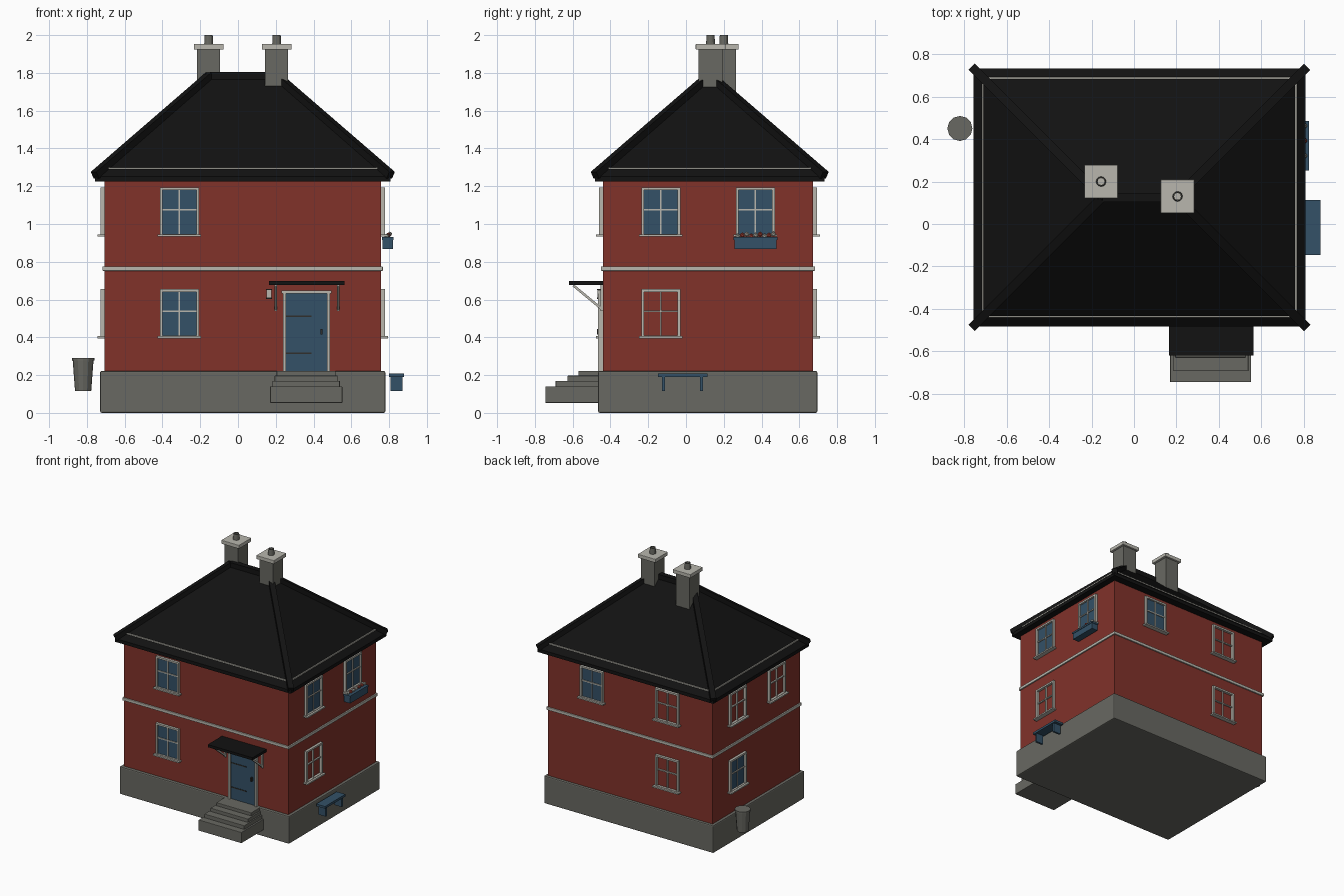
import bpy, bmesh, math
from mathutils import Vector, Matrix

if "Cube" in bpy.data.objects:
    bpy.data.objects.remove(bpy.data.objects["Cube"])


def mat(name, r, g, b):
    m = bpy.data.materials.new(name)
    m.diffuse_color = (r, g, b, 1)
    m.use_nodes = True
    m.node_tree.nodes["Principled BSDF"].inputs["Base Color"].default_value = m.diffuse_color
    return m


RED = mat("barn_red", .22, .032, .023)
STONE = mat("stone_grey", .14, .14, .122)
TRIM = mat("pale_trim", .48, .47, .42)
BLUE = mat("slate_blue", .033, .082, .135)
BLACK = mat("roof_black", .006, .006, .006)
DARK = mat("dark_iron", .03, .028, .025)
FLOWER = mat("flower_red", .4, .06, .04)


def finish(name, bm, m, bevel=0):
    bmesh.ops.recalc_face_normals(bm, faces=bm.faces)
    me = bpy.data.meshes.new(name)
    bm.to_mesh(me)
    bm.free()
    ob = bpy.data.objects.new(name, me)
    bpy.context.collection.objects.link(ob)
    me.materials.append(m)
    if bevel:
        mod = ob.modifiers.new("bevel", 'BEVEL')
        mod.width, mod.segments = bevel, 2
    return ob


def boxes(name, spans, m, bevel=0):
    """One object from (x0, x1, y0, y1, z0, z1) boxes."""
    bm = bmesh.new()
    for x0, x1, y0, y1, z0, z1 in spans:
        c = Vector((x0 + x1, y0 + y1, z0 + z1)) / 2
        s = (abs(x1 - x0), abs(y1 - y0), abs(z1 - z0), 1)
        bmesh.ops.create_cube(bm, size=1, matrix=Matrix.Translation(c) @ Matrix.Diagonal(s))
    return finish(name, bm, m, bevel)


def bars(name, pairs, w, h, m):
    """One object from square bars running between point pairs."""
    bm = bmesh.new()
    for a, b in pairs:
        a, b = Vector(a), Vector(b)
        d = b - a
        mx = (Matrix.Translation((a + b) / 2) @ d.to_track_quat('Z', 'Y').to_matrix().to_4x4()
              @ Matrix.Diagonal((w, h, d.length, 1)))
        bmesh.ops.create_cube(bm, size=1, matrix=mx)
    return finish(name, bm, m)


def lathe(name, profile, x, y, n, m):
    """Spin an (r, z) profile about a vertical axis."""
    bm = bmesh.new()
    vs = [bm.verts.new((x + r, y, z)) for r, z in profile]
    es = [bm.edges.new(p) for p in zip(vs, vs[1:])]
    bmesh.ops.spin(bm, geom=vs + es, cent=(x, y, 0), axis=(0, 0, 1),
                   angle=math.tau, steps=n, use_merge=True)
    bmesh.ops.remove_doubles(bm, verts=bm.verts, dist=1e-5)
    return finish(name, bm, m)


# Wall limits
X0, X1, Y0, Y1 = -.707, .757, -.44, .673


def on_wall(side, u0, u1, d0, d1, z0, z1):
    """Box on a wall: u runs along it, d sticks out of it."""
    if side == "front":
        return (u0, u1, Y0 - d1, Y0 - d0, z0, z1)
    if side == "back":
        return (u0, u1, Y1 + d0, Y1 + d1, z0, z1)
    if side == "left":
        return (X0 - d1, X0 - d0, u0, u1, z0, z1)
    return (X1 + d0, X1 + d1, u0, u1, z0, z1)


# Body
boxes("foundation", [(-.73, .78, -.465, .695, 0, .222)], STONE, .008)
boxes("walls", [(X0, X1, Y0, Y1, .2, 1.24)], RED)
boxes("floor_band", [(X0 - .01, X1 + .01, Y0 - .01, Y1 + .01, .752, .775)], TRIM, .003)


# Windows: side, centre, bottom, glazed
def window(side, u, z, glazed):
    a, b, t, top = u - .103, u + .103, .014, z + .26
    w = lambda *s: on_wall(side, *s)
    boxes(side + "_window_frame", [
        w(a, a + t, -.01, .02, z, top), w(b - t, b, -.01, .02, z, top),
        w(a, b, -.01, .02, top - t, top), w(a, b, -.01, .02, z, z + t),
        w(u - .004, u + .004, -.01, .012, z, top),
        w(a, b, -.01, .012, z + .138, z + .147),
        w(a - .012, b + .012, -.01, .036, z, z + .011)], TRIM)
    if glazed:
        boxes(side + "_window_glass", [w(a + .005, b - .005, -.002, .005, z + .005, top - .005)], BLUE)


LOW, HIGH = .395, .933
for args in [("front", -.31, LOW, 1), ("front", -.31, HIGH, 1),
             ("right", -.133, HIGH, 1), ("right", .367, HIGH, 1), ("right", -.133, LOW, 0),
             ("left", .367, LOW, 1), ("left", .367, HIGH, 0), ("left", -.133, HIGH, 0),
             ("back", .36, HIGH, 1), ("back", -.31, HIGH, 0), ("back", -.31, LOW, 0)]:
    window(*args)

# Hipped roof
ex0, ex1, ey0, ey1, ez, rz = -.757, .808, -.482, .733, 1.252, 1.783
run, ym = (ey1 - ey0) / 2, (ey0 + ey1) / 2
corners = [(ex0, ey0), (ex1, ey0), (ex1, ey1), (ex0, ey1)]
ridge = [(ex0 + run, ym, rz), (ex1 - run, ym, rz)]
bm = bmesh.new()
lo = [bm.verts.new((x, y, 1.225)) for x, y in corners]
hi = [bm.verts.new((x, y, ez)) for x, y in corners]
ra, rb = [bm.verts.new(p) for p in ridge]
bm.faces.new(lo)
for i in range(4):
    j = (i + 1) % 4
    bm.faces.new((lo[i], lo[j], hi[j], hi[i]))
for f in [(hi[0], hi[1], rb, ra), (hi[1], hi[2], rb), (hi[2], hi[3], ra, rb), (hi[3], hi[0], ra)]:
    bm.faces.new(f)
finish("roof", bm, BLACK)
hips = [((x, y, ez + .006), ridge[0 if x < 0 else 1]) for x, y in corners]
bars("roof_ridge_caps", hips + [tuple(ridge)], .042, .042, BLACK)

# Thin rail around the lower roof
o = .045
rail = [(ex0 + o, ey0 + o), (ex1 - o, ey0 + o), (ex1 - o, ey1 - o), (ex0 + o, ey1 - o)]
bars("roof_rail", [((*rail[i], 1.295), (*rail[(i + 1) % 4], 1.295)) for i in range(4)],
     .008, .010, TRIM)

# Chimneys
for side, x, y in [("left", -.155, .2), ("right", .205, .13)]:
    boxes(side + "_chimney", [(x - .061, x + .061, y - .064, y + .064, 1.6, 1.927)], STONE)
    boxes(side + "_chimney_cap", [(x - .079, x + .079, y - .079, y + .079, 1.924, 1.953)], TRIM, .003)
    lathe(side + "_chimney_pot", [(.024, 1.95), (.021, 2), (.016, 2), (.016, 1.955)], x, y, 12, STONE)

# Entrance steps
for i, (inset, y, z0, z1) in enumerate([(0, -.745, .053, .14), (.013, -.69, .13, .17),
                                        (.024, -.628, .16, .197), (.035, -.57, .18, .222)]):
    boxes("step_%d" % (i + 1), [(.17 + inset, .552 - inset, y, -.45, z0, z1)], STONE, .003)

# Door
boxes("door_frame", [(.237, .254, -.465, -.43, .222, .645), (.471, .488, -.465, -.43, .222, .645),
                     (.23, .495, -.468, -.43, .632, .648)], TRIM)
boxes("door", [(.25, .475, -.452, -.43, .222, .635)], BLUE)
boxes("door_grooves", [(.255, .39, -.455, -.44, z, z + .008) for z in (.508, .312)], DARK)
boxes("door_handle", [(.438, .448, -.47, -.45, .415, .445)], DARK)

# Door canopy with brackets
boxes("canopy", [(.165, .563, -.62, -.43, .676, .697)], BLACK)
bars("canopy_brackets", [p for x in (.2, .53) for p in
     [((x, -.597, .675), (x, -.44, .545)), ((x, -.446, .54), (x, -.446, .678))]], .013, .013, TRIM)

# Wall lamp
boxes("wall_lamp", [(.15, .178, -.468, -.44, .61, .65)], TRIM)
boxes("wall_lamp_caps", [(.147, .181, -.471, -.44, .65, .656), (.147, .181, -.471, -.44, .604, .61)], DARK)

# Flower box
boxes("flower_box", [(.765, .82, .256, .48, .868, .922), (.762, .824, .252, .484, .916, .93)], BLUE)
for name, m, start in [("pale_flowers", TRIM, 0), ("red_flowers", FLOWER, 1)]:
    bm = bmesh.new()
    for i in range(start, 9, 2):
        p = (.795 + .008 * (i % 3 - 1), .275 + .0235 * i, .936 + .005 * (i % 3))
        bmesh.ops.create_icosphere(bm, subdivisions=1, radius=.014, matrix=Matrix.Translation(p))
    finish(name, bm, m)

# Bench
boxes("bench_seat", [(.8, .878, -.147, .113, .19, .208)], BLUE)
boxes("bench_legs", [(.807, .871, y - .008, y + .008, .117, .192) for y in (-.12, .083)], BLUE)

# Bin
lathe("bin", [(0, .117), (.043, .117), (.055, .277), (.059, .277), (.059, .29), (0, .29)],
      -.82, .45, 12, STONE)
